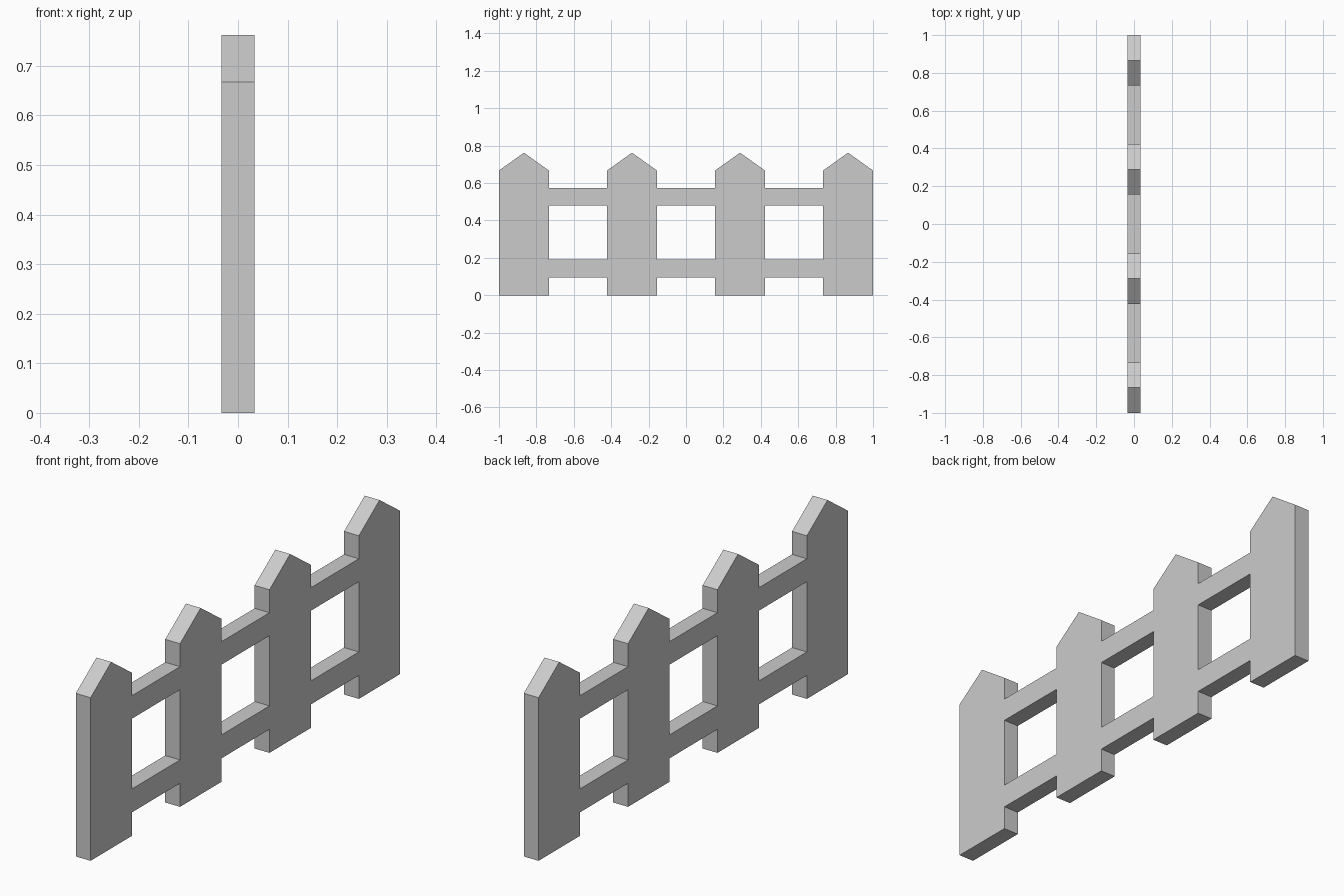
import bpy, bmesh

if "Cube" in bpy.data.objects:
    bpy.data.objects.remove(bpy.data.objects["Cube"])

THICK = 0.067
HALF_W = 0.1335                       # half picket width
SHOULDER, PEAK = 0.667, 0.762
RAILS = [(0.096, 0.192), (0.479, 0.573)]
SPACING = (2 - 2 * HALF_W) / 3
CENTRES = [-1 + HALF_W + i * SPACING for i in range(4)]

bm = bmesh.new()


def add_face(points):
    bm.faces.new([bm.verts.new((0, y, z)) for y, z in points])


# Pointed pickets, with side points where the rails join
heights = [0] + [z for rail in RAILS for z in rail] + [SHOULDER]
for c in CENTRES:
    right = [(c + HALF_W, z) for z in heights]
    left = [(c - HALF_W, z) for z in reversed(heights)]
    add_face(right + [(c, PEAK)] + left)

# Rail sections between neighbouring pickets
for a, b in zip(CENTRES, CENTRES[1:]):
    y0, y1 = a + HALF_W, b - HALF_W
    for z0, z1 in RAILS:
        add_face([(y0, z0), (y1, z0), (y1, z1), (y0, z1)])

# Weld into one flush panel
bmesh.ops.remove_doubles(bm, verts=bm.verts, dist=0.0005)
mesh = bpy.data.meshes.new("picket_fence")
bm.to_mesh(mesh)
bm.free()
fence = bpy.data.objects.new("picket_fence", mesh)
bpy.context.collection.objects.link(fence)

# Board thickness
solid = fence.modifiers.new("thickness", 'SOLIDIFY')
solid.thickness = THICK
solid.offset = 0
